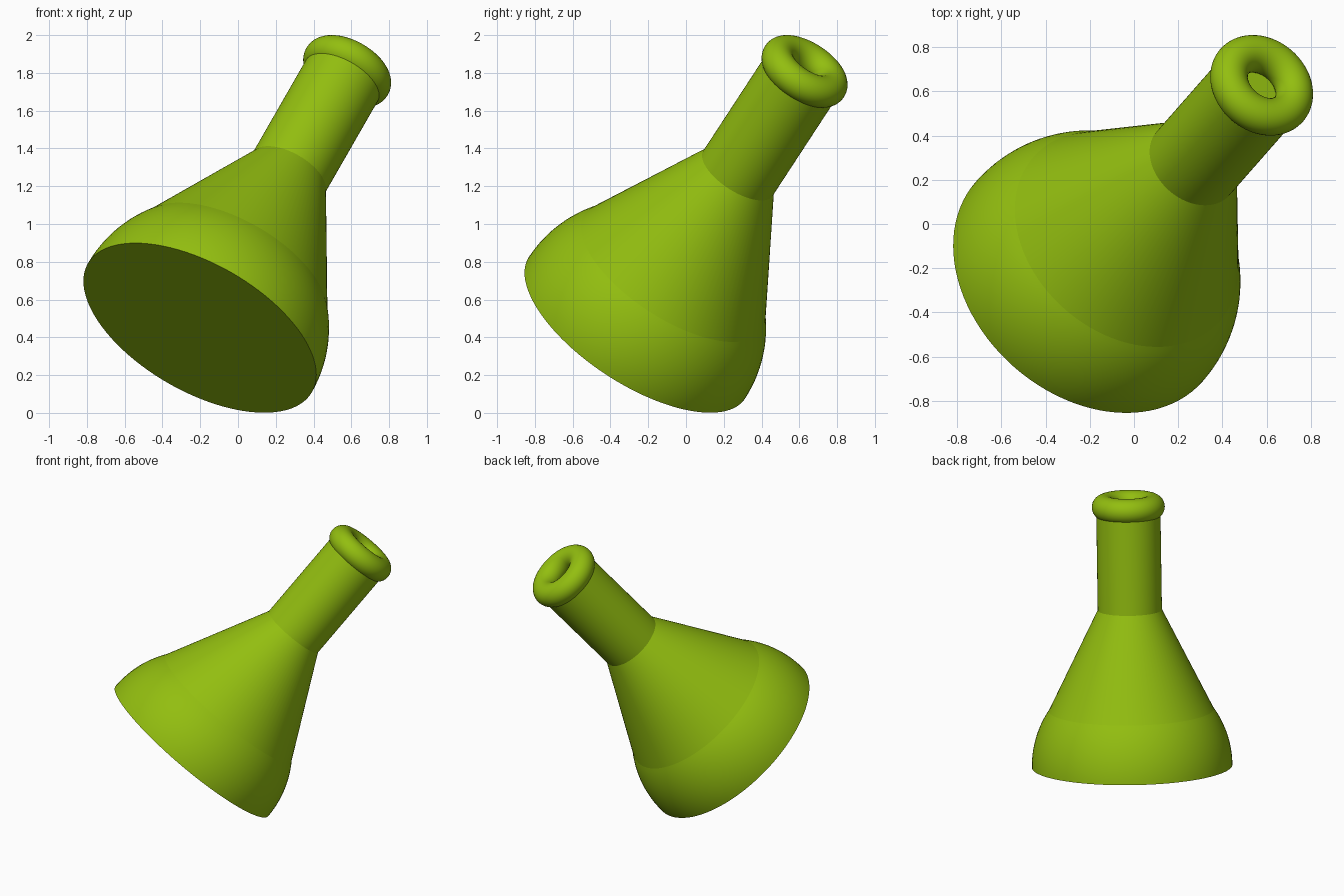
import bpy, bmesh, math
from mathutils import Vector, Matrix

if "Cube" in bpy.data.objects:
    bpy.data.objects.remove(bpy.data.objects["Cube"])

SEG = 96
BASE = Vector((-0.202, -0.26, 0.45))          # centre of the flat bottom
AXIS = Vector((0.433, 0.493, 0.754)).normalized()
POSE = Matrix.Translation(BASE) @ AXIS.to_track_quat('Z', 'Y').to_matrix().to_4x4()

green = bpy.data.materials.new("leaf_green")
green.diffuse_color = (0.29, 0.515, 0.005, 1)
green.use_nodes = True
green.node_tree.nodes["Principled BSDF"].inputs["Base Color"].default_value = green.diffuse_color


def lathe(name, profile, cap_bottom=False, cap_top=False, closed=False):
    """Revolve (radius, height) points around the flask axis."""
    bm = bmesh.new()
    rings = [[bm.verts.new((r * math.cos(2 * math.pi * i / SEG),
                            r * math.sin(2 * math.pi * i / SEG), h))
              for i in range(SEG)] for r, h in profile]
    pairs = list(zip(rings, rings[1:]))
    if closed:
        pairs.append((rings[-1], rings[0]))
    for a, b in pairs:
        for i in range(SEG):
            j = (i + 1) % SEG
            bm.faces.new((a[i], a[j], b[j], b[i]))
    for f in bm.faces:
        f.smooth = True
    if cap_bottom:
        bm.faces.new(rings[0][::-1])
    if cap_top:
        bm.faces.new(rings[-1])
    # keep cap rims crisp
    for e in bm.edges:
        if len(e.link_faces) == 2 and e.calc_face_angle() > math.radians(40):
            e.smooth = False
    bm.transform(POSE)
    mesh = bpy.data.meshes.new(name)
    bm.to_mesh(mesh)
    bm.free()
    mesh.materials.append(green)
    obj = bpy.data.objects.new(name, mesh)
    bpy.context.collection.objects.link(obj)
    return obj


# Rounded lower body: a slice of a sphere with a flat bottom
R, TOP = 0.684, 0.39
end = math.asin(TOP / R)
dome = [(R * math.cos(end * k / 16), R * math.sin(end * k / 16)) for k in range(17)]
lathe("flask_base", dome, cap_bottom=True)

# Conical shoulder
lathe("flask_shoulder", [(dome[-1][0], TOP), (0.219, 1.085)])

# Straight neck, closed inside the lip
lathe("flask_neck", [(0.219, 1.085), (0.219, 1.75)], cap_top=True)

# Rounded ring lip
lip = [(0.164 + 0.085 * math.cos(2 * math.pi * k / 32),
        1.80 + 0.085 * math.sin(2 * math.pi * k / 32)) for k in range(32)]
lathe("flask_lip", lip, closed=True)
